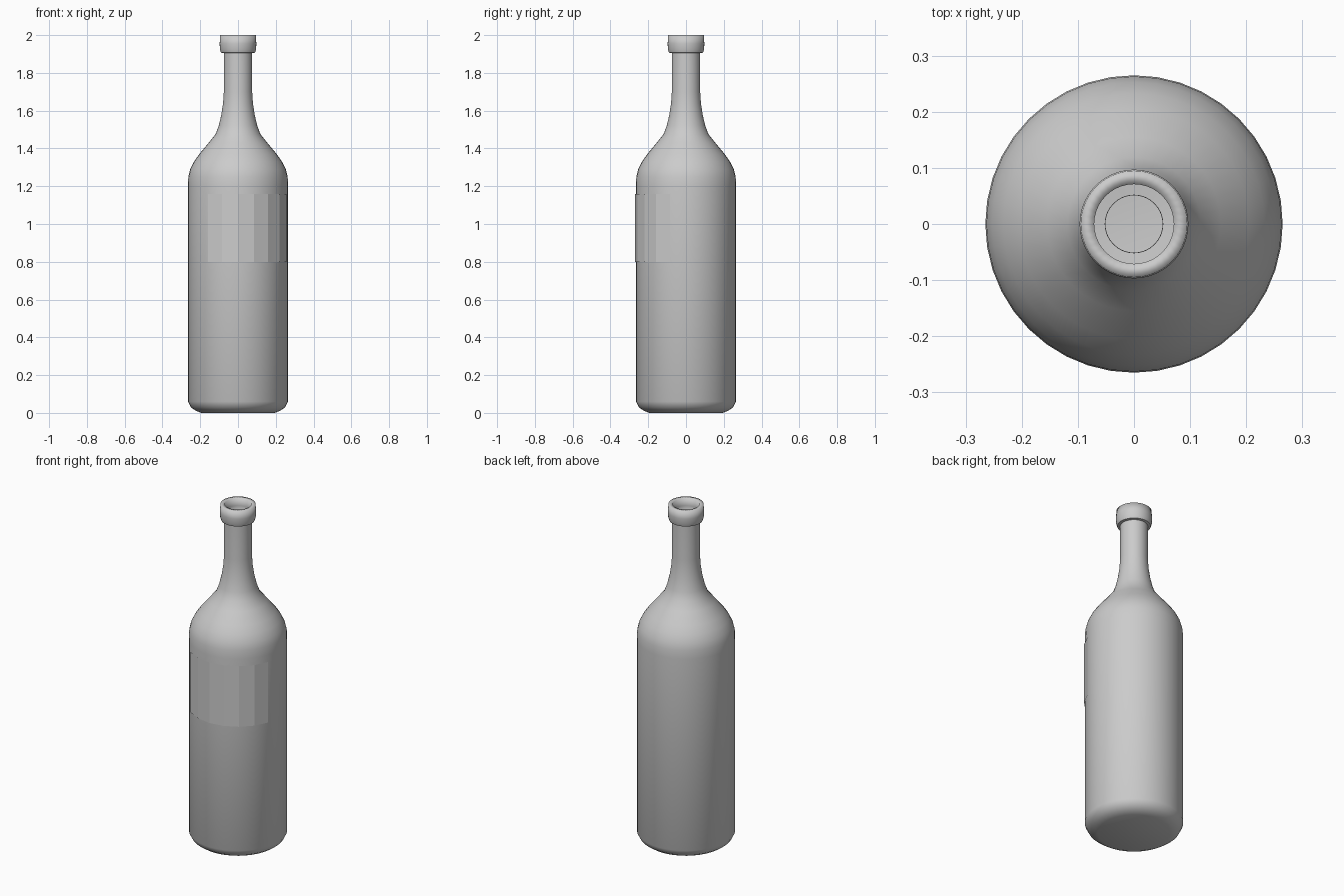
import bpy, bmesh, math

if "Cube" in bpy.data.objects:
    bpy.data.objects.remove(bpy.data.objects["Cube"])

SEGMENTS = 40


def finish(name, bm):
    mesh = bpy.data.meshes.new(name)
    bm.to_mesh(mesh)
    bm.free()
    obj = bpy.data.objects.new(name, mesh)
    bpy.context.collection.objects.link(obj)
    return obj


def revolve(name, profile, segments):
    """Lathe an open (radius, z) profile, closing the bottom ring."""
    bm = bmesh.new()
    rings = []
    for r, z in profile:
        rings.append([bm.verts.new((r * math.cos(2 * math.pi * i / segments),
                                    r * math.sin(2 * math.pi * i / segments), z))
                      for i in range(segments)])
    for a, b in zip(rings, rings[1:]):
        for i in range(segments):
            j = (i + 1) % segments
            bm.faces.new((a[i], a[j], b[j], b[i]))
    bm.faces.new(rings[0][::-1])
    return finish(name, bm)


# Glass bottle: base, body, shoulder, flared neck and rolled lip
profile = [
    (0.195, 0.0), (0.225, 0.012), (0.25, 0.03), (0.265, 0.06),
    (0.265, 1.20), (0.263, 1.25), (0.253, 1.29), (0.233, 1.33),
    (0.205, 1.37), (0.155, 1.43), (0.119, 1.475), (0.102, 1.52),
    (0.088, 1.58), (0.079, 1.64), (0.075, 1.70), (0.075, 1.905),
    (0.090, 1.907), (0.096, 1.925), (0.097, 1.955), (0.095, 2.0),
]
bottle = revolve("bottle", profile, SEGMENTS)
bpy.context.view_layer.objects.active = bottle
bottle.select_set(True)
bpy.ops.object.shade_smooth_by_angle(angle=math.radians(50))

# Hollow interior with an even wall
wall = bottle.modifiers.new("wall", 'SOLIDIFY')
wall.thickness = 0.024
wall.offset = -1
wall.use_even_offset = True

# Flat-faceted label wrapped partly round the front and right
bm = bmesh.new()
columns = []
for step in range(-2, 5):
    a = math.radians(18 * step)
    x, y = 0.27 * math.sin(a), -0.27 * math.cos(a)
    columns.append((bm.verts.new((x, y, 0.80)), bm.verts.new((x, y, 1.16))))
for (a0, a1), (b0, b1) in zip(columns, columns[1:]):
    bm.faces.new((a0, b0, b1, a1))
finish("label", bm)
